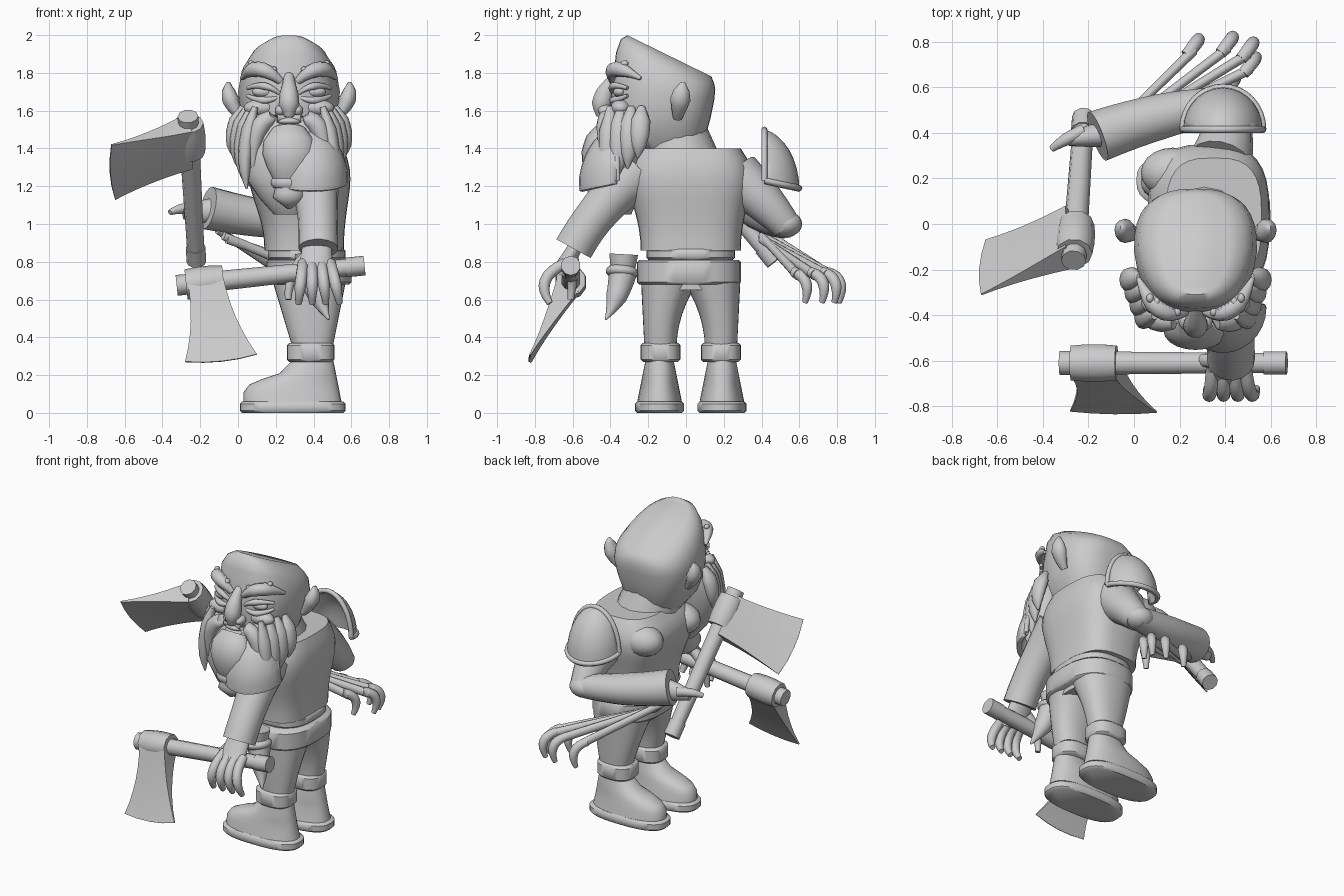
import bpy, bmesh, math
from mathutils import Vector

default_cube = bpy.data.objects.get("Cube")
if default_cube:
    bpy.data.objects.remove(default_cube)

clay = bpy.data.materials.new("clay_grey")
clay.use_nodes = True
grey = (.6, .6, .6, 1)
clay.diffuse_color = grey
clay.node_tree.nodes["Principled BSDF"].inputs["Base Color"].default_value = grey

HEAD_X = .27    # centre plane of the head
BODY_Y = .025   # centre plane of the body


def finish(name, bm, angle=60):
    bmesh.ops.recalc_face_normals(bm, faces=bm.faces)
    mesh = bpy.data.meshes.new(name)
    bm.to_mesh(mesh)
    bm.free()
    part = bpy.data.objects.new(name, mesh)
    bpy.context.collection.objects.link(part)
    mesh.materials.append(clay)
    bpy.ops.object.select_all(action='DESELECT')
    part.select_set(True)
    bpy.context.view_layer.objects.active = part
    bpy.ops.object.shade_smooth_by_angle(angle=math.radians(angle))
    return part


def skin(name, rings, angle=60):
    """Bridge equal rings of points and cap both ends."""
    bm = bmesh.new()
    loops = [[bm.verts.new(point) for point in ring] for ring in rings]
    count = len(loops[0])
    for low, high in zip(loops, loops[1:]):
        for i in range(count):
            j = (i + 1) % count
            bm.faces.new((low[i], low[j], high[j], high[i]))
    bm.faces.new(loops[0])
    bm.faces.new(loops[-1])
    return finish(name, bm, angle)


def signed_power(value, power):
    return math.copysign(abs(value) ** (2 / power), value)


def loft(name, sections, power=2.6, sides=32, flip=False, angle=45, taper=0):
    """Stack rounded boxes: (z, x0, x1, y0, y1[, slope along y]); taper narrows the front."""
    rings = []
    for z, left, right, front, back, *slope in sections:
        ring = []
        for i in range(sides):
            turn = math.tau * i / sides
            v = signed_power(math.sin(turn), power)
            u = signed_power(math.cos(turn), power) * (1 + taper * min(v, 0))
            x = (left + right + u * (right - left)) / 2
            reach = v * (back - front) / 2
            y = (front + back) / 2 + reach
            ring.append((x, 2 * BODY_Y - y if flip else y, z + sum(slope) * reach))
        rings.append(ring)
    return skin(name, rings, angle)


def band(name, bottom, top, left, right, front, back, flip=False):
    """A rounded belt with softened upper and lower edges."""
    soft = .012
    inner = (left + soft, right - soft, front + soft, back - soft)
    outer = (left, right, front, back)
    loft(name, [(bottom, *inner), (bottom + soft, *outer), (top - soft, *outer), (top, *inner)], flip=flip)


def sample(values, t):
    """Read an evenly spaced list of radii at t."""
    spot = t * (len(values) - 1)
    k = min(int(spot), len(values) - 2)
    return values[k] + (values[k + 1] - values[k]) * (spot - k)


def limb(name, start, middle, end, radii, sides=12, flat=1, steps=8):
    """Sweep a round section along a curve through three points; flat scales one axis."""
    start, middle, end = Vector(start), Vector(middle), Vector(end)
    pull = middle * 2 - (start + end) / 2
    whole = (end - start).normalized()
    reference = Vector((1, 0, 0)) if abs(whole.z) > .7 else Vector((0, 0, 1))
    rings = []
    for k in range(steps + 1):
        t = k / steps
        centre = start.lerp(pull, t).lerp(pull.lerp(end, t), t)
        along = (pull - start).lerp(end - pull, t).normalized()
        u = (reference - along * reference.dot(along)).normalized()
        w = along.cross(u) * flat
        radius = sample(radii, t)
        turns = [math.tau * i / sides for i in range(sides)]
        rings.append([centre + (u * math.cos(a) + w * math.sin(a)) * radius for a in turns])
    return skin(name, rings)


def rod(name, start, end, radii, sides=12, flat=1):
    """A straight turned rod with evenly spaced radii."""
    middle = (Vector(start) + Vector(end)) / 2
    return limb(name, start, middle, end, radii, sides, flat, 2 * len(radii) - 2)


def ball(name, location, size):
    bm = bmesh.new()
    bmesh.ops.create_uvsphere(bm, u_segments=20, v_segments=12, radius=1)
    bmesh.ops.scale(bm, vec=size, verts=bm.verts)
    finish(name, bm, 80).location = location


# Boots, cuffs and trousers, mirrored across the body
for side, flip in (("right", True), ("left", False)):
    band(side + "_sole", 0, .06, .01, .57, .06, .32, flip)
    boot = []
    for z, toe in ((.05, .03), (.11, .03), (.15, .06), (.18, .13), (.21, .22), (.28, .29)):
        shrink = z / 5
        boot.append((z, toe, .56 - shrink, .06 + shrink, .32 - shrink))
    loft(side + "_boot", boot, 2.3, flip=flip)
    band(side + "_cuff", .27, .37, .26, .51, .08, .29, flip)
    rises = [.06 * i for i in range(7)]
    loft(side + "_leg", [(.34 + r, .29 - .3 * r, .5 + .2 * r, .1 - .9 * r * r, .27 + .05 * r)
                         for r in rises], 2.3, flip=flip)

# Hips, belt and tunic swelling towards the chest
loft("hips", [(.65, .2, .55, -.2, .25), (.86, .2, .55, -.2, .25)])
band("belt", .68, .81, .15, .6, -.26, .29)
band("waist_band", .81, .87, .16, .57, -.21, .26)
tunic = []
for i in range(11):
    swell = math.sin(math.pi * (i / 10) ** 2)
    tunic.append((.86 + .054 * i, .14 - .08 * swell, .56 + .035 * swell,
                  -.24 - .07 * swell, .29 + .06 * swell))
loft("tunic", tunic, 3)
for side, s in (("right", -1), ("left", 1)):
    ball(side + "_chest_fold", (.17, BODY_Y + .2 * s, 1.26), (.14, .11, .1))
rod("neck", (.31, -.02, 1.32), (.28, -.08, 1.5), (.2, .18), 16)

# Head with its sloping flat crown: height, half width, front, back, slope
skull = ((1.38, .16, -.28, .06, 0), (1.45, .21, -.37, .1, 0), (1.56, .25, -.41, .13, 0),
         (1.7, .27, -.39, .15, -.15), (1.81, .25, -.37, .155, -.38),
         (1.86, .21, -.345, .15, -.48), (1.89, .15, -.31, .135, -.49))
loft("head", [(z, HEAD_X - half, HEAD_X + half, *rest) for z, half, *rest in skull],
     2.7, 36, angle=50, taper=.14)

# Face, placed outwards from the nose, back from the brow and up from the eyes
for side, s in (("right", -1), ("left", 1)):
    def face(across, back, up):
        return (HEAD_X + s * across, back - .4, 1.7 + up)

    ball(side + "_nostril", face(.045, -.02, -.1), (.03, .045, .03))
    ball(side + "_eye", face(.135, .05, 0), (.06, .035, .03))
    limb(side + "_upper_lid", face(.05, .015, -.01), face(.13, .015, .03), face(.22, .09, .02), (.01, .02, .01))
    limb(side + "_lower_lid", face(.06, .015, -.03), face(.14, .02, -.045), face(.22, .09, -.02), (.01, .02, .01))
    limb(side + "_brow", face(.045, .015, .055), face(.16, .03, .12), face(.25, .16, .07), (.02, .04, .04, .01))
    for i in range(5):
        ball(side + "_brow_tuft", face(.08 + .03 * i, .015 * (i + 1), .118 + .008 * i), (.016, .02, .016))
    ball(side + "_cheek", face(.15, .055, -.085), (.09, .055, .045))
    limb(side + "_ear", face(.255, .355, -.14), face(.31, .37, -.04), face(.32, .385, .05),
         (.02, .035, .045, .035, .01), flat=1.2)
    # Moustache and overlapping side locks
    limb(side + "_moustache", face(.02, -.025, -.14), face(.15, -.025, -.18), face(.19, -.03, -.4),
         (.02, .04, .05, .04, .01))
    for i in range(4):
        across, back = .265 - .022 * i, .165 - .055 * i
        limb(side + "_beard_lock", face(across - .02, back, -.08), face(across + .03, back - .01, -.22 - .03 * i),
             face(across + .025, back - .02, -.35 - .055 * i), (.015, .04, .04, .03, .005), flat=1.3)

limb("nose", (HEAD_X, -.36, 1.79), (HEAD_X, -.43, 1.69), (HEAD_X, -.45, 1.57), (.025, .035, .05, .055, .025), 14)
for lip, z in (("lower_lip", 1.515), ("upper_lip", 1.545)):
    ball(lip, (HEAD_X, -.425, z), (.065, .035, .02))

# Beard with a ringed braid
mane = ((1.05, .08, -.4, -.29), (1.14, .16, -.46, -.25), (1.26, .24, -.48, -.22),
        (1.4, .28, -.47, -.2), (1.53, .28, -.43, -.19), (1.6, .24, -.38, -.2))
loft("beard", [(z, HEAD_X - half, HEAD_X + half, *depth) for z, half, *depth in mane], 2.2)
limb("braid", (HEAD_X, -.42, 1.5), (HEAD_X, -.47, 1.37), (HEAD_X, -.47, 1.22),
     (.09, .135, .14, .115, .075), 20, .6)
rod("braid_ring", (HEAD_X, -.47, 1.25), (HEAD_X, -.47, 1.19), (.08, .095, .095, .08), 16, .65)
rod("braid_tip", (HEAD_X, -.47, 1.2), (HEAD_X, -.46, 1.08), (.07, .085, .01), flat=.7)

# Domed shoulder plates with raised rims
for side, s in (("right", -1), ("left", 1)):
    def plate_point(x, y, z):
        return Vector((.39 + .175 * x, BODY_Y + s * (.39 + .185 * y), 1.23 + .27 * z - .04 * y))

    bm = bmesh.new()
    bmesh.ops.create_uvsphere(bm, u_segments=28, v_segments=16, radius=1)
    for normal in ((0, -1, 0), (0, 0, -1)):
        bmesh.ops.bisect_plane(bm, geom=bm.verts[:] + bm.edges[:] + bm.faces[:],
                               plane_co=(0, 0, 0), plane_no=normal, clear_outer=True)
    for vert in bm.verts:
        vert.co = plate_point(*vert.co)
    plate = finish(side + "_shoulder_plate", bm)
    plate.modifiers.new("thickness", 'SOLIDIFY').thickness = .02
    for edge, upright in (("_plate_rim", 0), ("_plate_arch", 1)):
        curve = bpy.data.curves.new(side + edge, 'CURVE')
        curve.dimensions = '3D'
        curve.bevel_depth = .016
        curve.bevel_resolution = 2
        curve.materials.append(clay)
        spline = curve.splines.new('POLY')
        spline.points.add(16)
        for i, point in enumerate(spline.points):
            a = math.pi * i / 16
            rise = math.sin(a)
            point.co = (*plate_point(math.cos(a), rise * (1 - upright), rise * upright), 1)
        bpy.context.collection.objects.link(bpy.data.objects.new(side + edge, curve))

# Right arm with a hanging hand
limb("right_sleeve", (.4, -.25, 1.28), (.42, -.45, 1.08), (.425, -.595, .87), (.14, .115, .105, .105), 18)
limb("right_hand", (.42, -.56, .92), (.415, -.62, .82), (.41, -.67, .74), (.075, .085, .095), 14, .5)
for i in range(4):
    x, fan = .345 + .048 * i, .024 * (i - 1)
    limb("right_finger", (x, -.64, .79), (x + fan / 2, -.745, .7), (x + fan, -.72, .58), (.03, .03, .03, .017))
limb("right_thumb", (.36, -.6, .82), (.29, -.6, .73), (.265, -.61, .6), (.034, .03, .017))

# Left arm bent across the body
limb("left_upper_arm", (.38, .27, 1.25), (.41, .41, 1.12), (.41, .53, .99), (.14, .12, .1, .08), 16)
ball("left_elbow", (.4, .525, 1), (.095, .09, .07))
limb("left_forearm", (.42, .53, 1), (.13, .475, 1.03), (-.16, .385, 1.085), (.075, .1, .115), 18)
rod("left_palm", (-.1, .4, 1.07), (-.29, .37, 1.06), (.075, .06, .035), flat=.8)
limb("left_thumb", (-.22, .41, 1.08), (-.3, .37, 1.08), (-.36, .33, 1.06), (.03, .027, .015))

# Long drawn-out fingers trailing behind
palm = Vector((-.16, .4, 1.02))
for x, y in ((.26, .76), (.41, .77), (.5, .745), (.51, .68), (.42, .59)):
    knuckle = Vector((x, y, .73))
    rod("left_finger_strand", palm + Vector((x, 0, -x)) / 5, knuckle, (.022, .028), flat=.8)
    limb("left_fingertip", knuckle + Vector((-.03, -.02, .015)), knuckle + Vector((.02, .045, -.04)),
         knuckle + Vector((.01, .04, -.145)), (.027, .03, .028, .015))


def axe(side, bottom, top, inner, outer, flare):
    """Handle, socket along it, and a wedge blade flaring from inner to outer edge."""
    bottom, top = Vector(bottom), Vector(top)
    along = (top - bottom).normalized()
    rod(side + "_axe_handle", bottom, top, (.045, .055), 10)
    rod(side + "_axe_grip", bottom, bottom + along * .1, (.052, .052), 10)
    rod(side + "_axe_socket", bottom.lerp(top, .75), bottom.lerp(top, .95), (.08, .086, .086, .08), 10)
    heel, neck, tip, beard = (Vector(corner) for corner in (*inner, *outer))
    normal = (neck - heel).cross(tip - heel).normalized()
    outward = (tip + beard - heel - neck).normalized()
    rings = []
    for k in range(7):
        t = k / 6
        centre = (heel + neck).lerp(tip + beard, t) / 2
        half = (neck - heel).lerp(beard - tip, t ** flare) / 2
        thick = normal * (.065 * (1 - t) ** 1.4 + .004)
        row = [centre + half * w + outward * .02 * t * (1 - w * w) for w in (-1, -.5, 0, .5, 1)]
        rings.append([p + thick for p in row] + [p - thick for p in reversed(row)])
    skin(side + "_axe_blade", rings, 30)


axe("right", (.67, -.61, .78), (-.325, -.61, .675),
    ((-.265, -.62, .67), (-.075, -.62, .69)), ((-.28, -.82, .27), (.1, -.825, .31)), 2)
axe("left", (-.22, .47, .8), (-.265, -.16, 1.57),
    ((-.27, -.145, 1.53), (-.27, .035, 1.33)), ((-.67, -.31, 1.42), (-.65, -.07, 1.13)), 1.5)

# Horn hanging from the belt
rod("horn_cup", (.38, -.33, .84), (.38, -.335, .75), (.078, .065), 14)
rod("horn_ring", (.38, -.335, .77), (.39, -.34, .72), (.07, .088, .088, .07), 14)
limb("horn_tip", (.39, -.335, .74), (.43, -.37, .61), (.48, -.425, .495), (.075, .055, .005))
